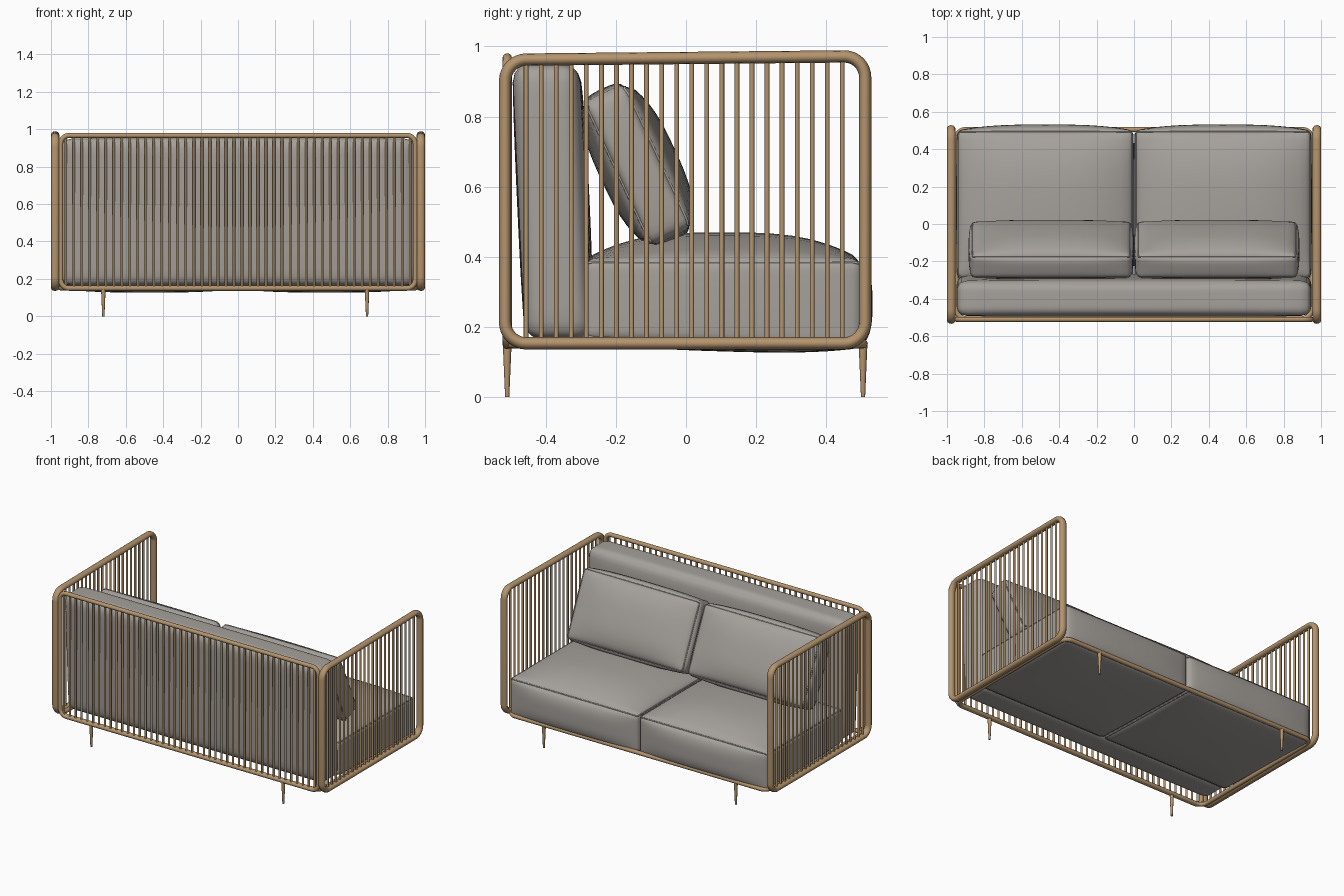
import bpy, bmesh, math
from mathutils import Vector, Matrix

if "Cube" in bpy.data.objects:
    bpy.data.objects.remove(bpy.data.objects["Cube"])


def material(name, rgb):
    m = bpy.data.materials.new(name)
    m.diffuse_color = (*rgb, 1)
    m.use_nodes = True
    m.node_tree.nodes["Principled BSDF"].inputs["Base Color"].default_value = m.diffuse_color
    return m


WOOD = material("light wood", (0.46, 0.30, 0.155))
FABRIC = material("grey fabric", (0.38, 0.355, 0.33))


def add(name, bm, mat):
    me = bpy.data.meshes.new(name)
    bm.to_mesh(me)
    bm.free()
    me.materials.append(mat)
    ob = bpy.data.objects.new(name, me)
    bpy.context.collection.objects.link(ob)
    bpy.context.view_layer.objects.active = ob
    bpy.ops.object.select_all(action='DESELECT')
    ob.select_set(True)
    bpy.ops.object.shade_smooth_by_angle(angle=math.radians(45))
    return ob


def tube(name, pts, r, mat, scale=(1, 1, 1), res=4):
    # closed round bar along a path
    cu = bpy.data.curves.new(name, 'CURVE')
    cu.dimensions = '3D'
    cu.bevel_depth = r
    cu.bevel_resolution = res
    sp = cu.splines.new('POLY')
    sp.points.add(len(pts) - 1)
    for p, co in zip(sp.points, pts):
        p.co = (*co, 1)
    sp.use_cyclic_u = True
    sp.use_smooth = True
    ob = bpy.data.objects.new(name, cu)
    bpy.context.collection.objects.link(ob)
    cu.materials.append(mat)
    ob.scale = scale
    bpy.ops.object.select_all(action='DESELECT')
    ob.select_set(True)
    bpy.context.view_layer.objects.active = ob
    bpy.ops.object.convert(target='MESH')
    return bpy.context.view_layer.objects.active


def round_rect(a0, a1, b0, b1, r, n=8):
    pts = []
    for k, (ca, cb) in enumerate([(a1 - r, b1 - r), (a0 + r, b1 - r), (a0 + r, b0 + r), (a1 - r, b0 + r)]):
        for i in range(n + 1):
            t = math.pi / 2 * (k + i / n)
            pts.append((ca + r * math.cos(t), cb + r * math.sin(t)))
    return pts


def rods(name, places, z0, z1, r0, r1, mat, sides=12):
    bm = bmesh.new()
    for x, y in places:
        bmesh.ops.create_cone(bm, cap_ends=True, segments=sides, radius1=r0, radius2=r1, depth=z1 - z0,
                              matrix=Matrix.Translation((x, y, (z0 + z1) / 2)))
    return add(name, bm, mat)


def cushion(name, loc, h, r, bulge, seams=(), axis=2, shear=(0, 0), rot=0, cuts=17):
    # rounded, puffed box; bulge = (x, y-, y+, z-, z+); seams = ends of the axis that carry piping
    M = Matrix.Translation(loc) @ Matrix.Rotation(rot, 4, 'X')
    h = Vector(h)

    def place(c):
        c = [math.sin(t * math.pi / 2) for t in c]
        p = Vector(c[i] * h[i] for i in range(3))
        core = Vector(max(-(h[i] - r), min(h[i] - r, p[i])) for i in range(3))
        d = p - core
        if d.length > 1e-6:
            p = core + d.normalized() * r
        f = [1 - abs(t) ** 3 for t in c]
        p.x += c[0] * bulge[0] * f[1] * f[2]
        p.y += c[1] * (bulge[2] if c[1] > 0 else bulge[1]) * f[0] * f[2]
        p.z += c[2] * (bulge[4] if c[2] > 0 else bulge[3]) * f[0] * f[1]
        y, z = p.y, p.z
        p.y += shear[0] * z / h.z
        p.z += shear[1] * y / h.y * (z < 0)
        return M @ p

    bm = bmesh.new()
    bmesh.ops.create_cube(bm, size=2)
    bmesh.ops.subdivide_edges(bm, edges=bm.edges[:], cuts=cuts, use_grid_fill=True)
    for v in bm.verts:
        v.co = place(v.co)
    add(name, bm, FABRIC)
    # piping round the seams
    ts = [-1 + 2 * i / 24 for i in range(24)]
    ring = [(t, -1) for t in ts] + [(1, t) for t in ts] + [(-t, 1) for t in ts] + [(-1, -t) for t in ts]
    for s in seams:
        pts = []
        for a, b in ring:
            c = [a, b]
            c.insert(axis, s)
            pts.append(place(c))
        tube(name + "_piping", pts, 0.004, FABRIC, res=1)


# side frames: rounded loops with upright slats
for side, sx in (("left", -1), ("right", 1)):
    loop = [(0, y, z) for y, z in round_rect(-0.516, 0.511, 0.153, 0.967, 0.06)]
    loop = [(x, y, z + 0.005 * (y / 0.51) * (z > 0.5)) for x, y, z in loop]
    frame = tube(side + "_side_frame", loop, 0.0175, WOOD, scale=(1.28, 1, 1))
    frame.location.x = sx * 0.9775
    rods(side + "_side_slats", [(sx * 0.9775, -0.456 + 0.04295 * i) for i in range(22)],
         0.145, 0.965, 0.0068, 0.0068, WOOD)

# back frame with slats
tube("back_frame", [(x, -0.51, z) for x, z in round_rect(-0.948, 0.948, 0.15, 0.967, 0.045)], 0.0135, WOOD)
rods("back_slats", [(-0.92 + 1.84 * i / 43, -0.51) for i in range(44)], 0.145, 0.965, 0.0068, 0.0068, WOOD)

# base ring and tapered legs
tube("base_ring", [(x, y, 0.152) for x, y in round_rect(-0.95, 0.95, -0.505, 0.505, 0.05)], 0.0135, WOOD)
rods("legs", [(x, y) for x in (-0.72, 0.69) for y in (-0.51, 0.505)], 0, 0.15, 0.006, 0.0125, WOOD, 16)

# long back cushion
cushion("back_cushion", (0, -0.382, 0.557), (0.945, 0.095, 0.393), 0.05, (0.005, 0.005, 0.012, 0, 0.005),
        shear=(-0.018, 0))

# seat cushions and loose pillows
for side, sx in (("left", -1), ("right", 1)):
    cushion(side + "_seat_cushion", (sx * 0.475, 0.105, 0.272), (0.472, 0.395, 0.12), 0.025,
            (0.004, 0, 0.032, 0.022, 0.078), seams=(1, -1), shear=(0, -0.012))
    cushion(side + "_pillow", (sx * 0.443, -0.138, 0.662), (0.43, 0.07, 0.225), 0.03,
            (0.012, 0.042, 0.045, 0.015, 0.015), seams=(1, -1), axis=1, rot=math.radians(25))
